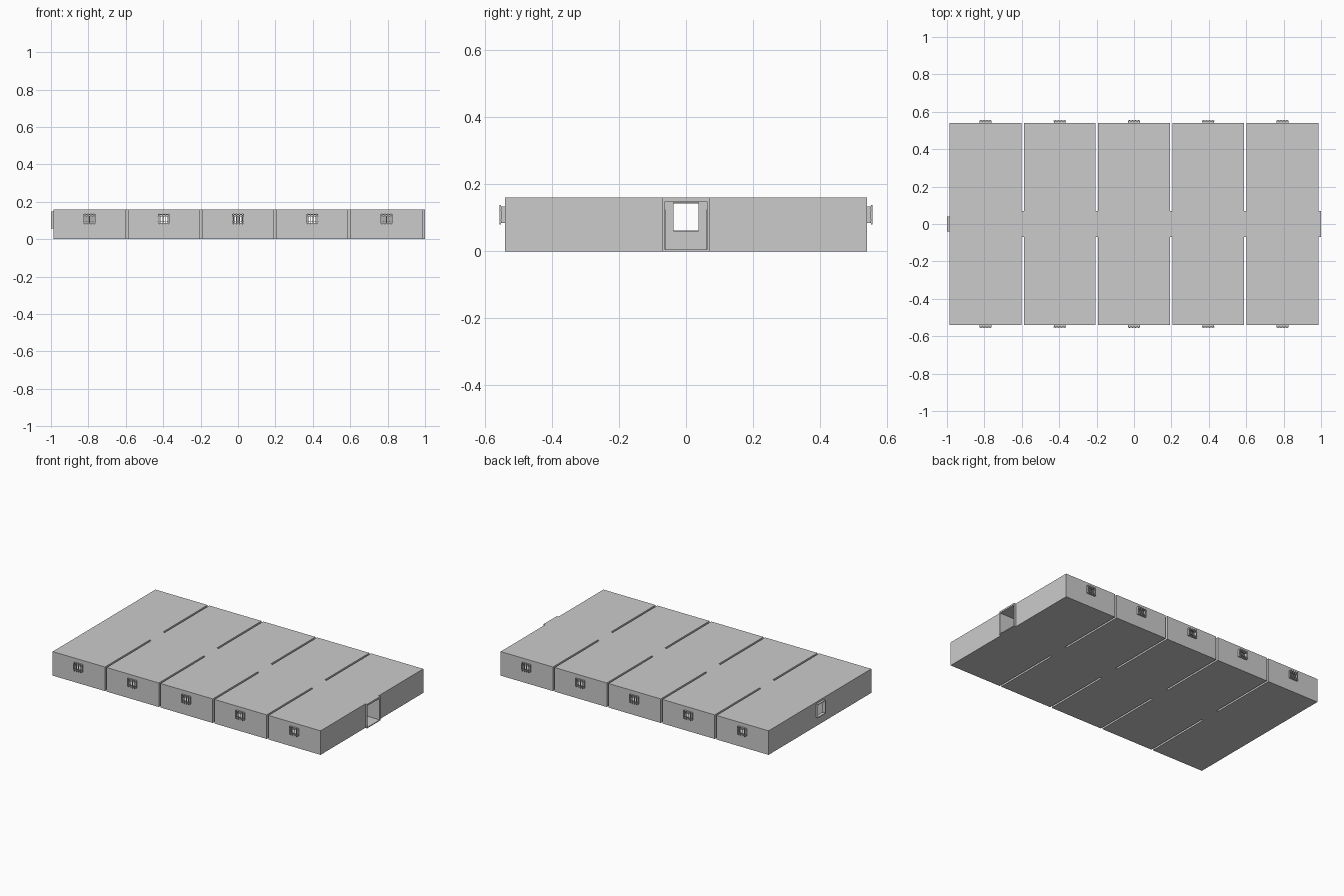
import bpy, bmesh
from mathutils import Matrix, Vector

if "Cube" in bpy.data.objects:
    bpy.data.objects.remove(bpy.data.objects["Cube"])

PITCH, HALF, DEPTH, H, T = 0.397, 0.192, 0.54, 0.16, 0.012
COR, COR_OUT = 0.063, 0.076      # corridor half width: inner / outer wall face


def add_box(bm, x0, x1, y0, y1, z0, z1):
    size = Vector((x1 - x0, y1 - y0, z1 - z0))
    mid = Vector(((x0 + x1) / 2, (y0 + y1) / 2, (z0 + z1) / 2))
    bmesh.ops.create_cube(bm, size=1, matrix=Matrix.Translation(mid) @ Matrix.Diagonal(size).to_4x4())


def boxes(name, items):
    bm = bmesh.new()
    for b in items:
        add_box(bm, *b)
    me = bpy.data.meshes.new(name)
    bm.to_mesh(me)
    bm.free()
    ob = bpy.data.objects.new(name, me)
    bpy.context.collection.objects.link(ob)
    return ob


def carve(ob, items):
    # apply each box cut in turn, then discard the cutter
    for b in items:
        cut = boxes("cutter", [b])
        cut.hide_render = True
        m = ob.modifiers.new("cut", "BOOLEAN")
        m.operation, m.solver, m.object = "DIFFERENCE", "EXACT", cut
        bpy.context.view_layer.objects.active = ob
        bpy.ops.object.modifier_apply(modifier=m.name)
        bpy.data.objects.remove(cut, do_unlink=True)


def span(s, a, b):
    return (a, b) if s > 0 else (-b, -a)


for i in range(5):
    cx = (i - 2) * PITCH
    x0, x1 = cx - HALF, cx + HALF

    # hollow block: corridor, two cells, doorways and window openings
    shell = boxes(f"cell_block_{i + 1}", [(x0, x1, -DEPTH, DEPTH, 0, H)])
    west = x0 + T if i == 0 else x0 - 0.1
    cuts = [(west, x1 + 0.1, -COR, COR, T * 0.5, H - T)]
    for s in (-1, 1):
        cuts.append((x0 + T, x1 - T, *span(s, COR_OUT, DEPTH - T), T * 0.5, H - T))
        cuts.append((cx - 0.06, cx + 0.06, *span(s, COR - 0.01, COR_OUT + 0.01), T * 0.5, 0.125))
        cuts.append((cx - 0.029, cx + 0.029, *span(s, DEPTH - 0.03, DEPTH + 0.03), 0.087, 0.132))
    if i == 0:
        cuts.append((x0 - 0.05, x0 + 0.05, -0.038, 0.038, 0.06, 0.145))
    carve(shell, cuts)

    # corridor sleeve to the next block
    xe = x1 + PITCH - 2 * HALF
    sleeve = [(x1, xe, -0.07, 0.07, 0, T * 0.5), (x1, xe, -0.07, 0.07, H - T, H)]
    sleeve += [(x1, xe, *span(s, COR, 0.07), T * 0.5, H - T) for s in (-1, 1)]
    boxes(f"corridor_sleeve_{i + 1}", sleeve)

    for s in (-1, 1):
        side = "back" if s > 0 else "front"
        # window surround with bars standing proud of it
        ya = span(s, DEPTH, 0.552)
        frame = [(cx - 0.032, cx + 0.032, *ya, z, z + 0.004) for z in (0.084, 0.130)]
        frame += [(cx + x, cx + x + 0.003, *ya, 0.084, 0.134) for x in (-0.032, 0.029)]
        boxes(f"{side}_window_frame_{i + 1}", frame)
        yb = span(s, 0.552, 0.556)
        bars = [(cx + x - 0.0015, cx + x + 0.0015, *yb, 0.08, 0.138)
                for x in (-0.024, -0.008, 0.008, 0.024)]
        bars += [(cx - 0.033, cx + 0.033, *span(s, 0.549, 0.553), z - 0.0015, z + 0.0015)
                 for z in (0.094, 0.124)]
        boxes(f"{side}_window_bars_{i + 1}", bars)
        # barred cell door
        yd = span(s, COR - 0.002, COR + 0.002)
        door = [(cx - 0.054 + k * 0.018 - 0.0015, cx - 0.054 + k * 0.018 + 0.0015, *yd, 0.004, 0.125)
                for k in range(7)]
        boxes(f"{side}_cell_door_{i + 1}", door)

# surround of the corridor end window
xo = -2 * PITCH - HALF
boxes("end_window_frame",
      [(-1, xo, -0.041, 0.041, z, z + 0.004) for z in (0.058, 0.143)]
      + [(-1, xo, y, y + 0.003, 0.062, 0.143) for y in (-0.041, 0.038)])
